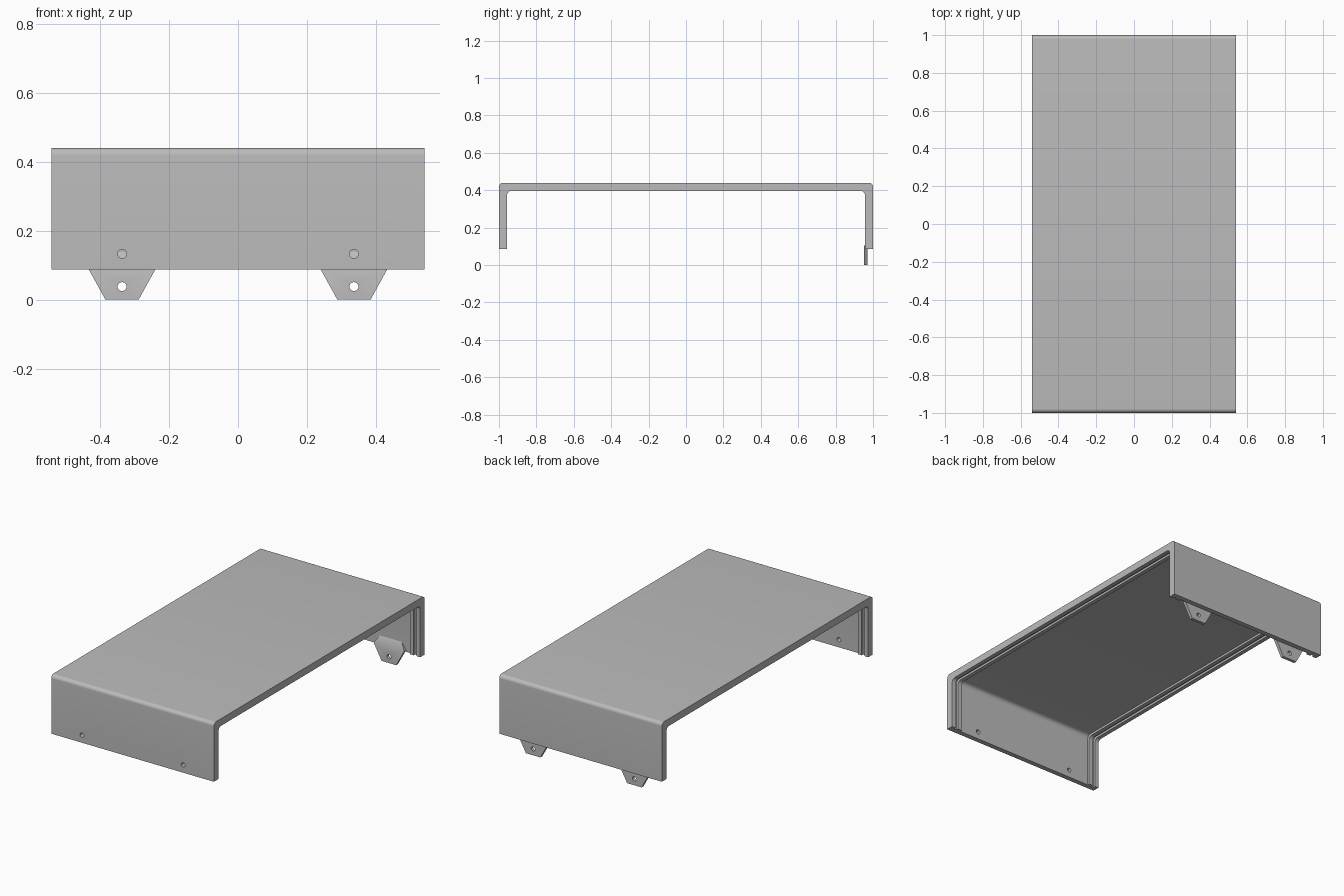
import bpy, bmesh
from math import sin, cos, pi
from mathutils import Matrix

if "Cube" in bpy.data.objects:
    bpy.data.objects.remove(bpy.data.objects["Cube"])

HALF_X, TOP, WALL_Z = 0.54, 0.44, 0.087
THIN, THICK = 0.03, 0.043
HOLE_X, HOLE_R = 0.336, 0.013

grey = bpy.data.materials.new("cover_grey")
grey.use_nodes = True
colour = (0.5, 0.5, 0.5, 1)
grey.diffuse_color = colour
grey.node_tree.nodes["Principled BSDF"].inputs["Base Color"].default_value = colour


def make_object(name, bm):
    bmesh.ops.recalc_face_normals(bm, faces=bm.faces)
    mesh = bpy.data.meshes.new(name)
    bm.to_mesh(mesh)
    bm.free()
    mesh.materials.append(grey)
    obj = bpy.data.objects.new(name, mesh)
    bpy.context.collection.objects.link(obj)
    return obj


def select(obj):
    bpy.ops.object.select_all(action='DESELECT')
    obj.select_set(True)
    bpy.context.view_layer.objects.active = obj


def drill(obj, x, y, z):
    """Cut a round hole through a wall, along y."""
    bm = bmesh.new()
    bmesh.ops.create_cone(bm, cap_ends=True, segments=24, radius1=HOLE_R,
                          radius2=HOLE_R, depth=0.2,
                          matrix=Matrix.Translation((x, y, z)) @ Matrix.Rotation(pi / 2, 4, 'X'))
    cutter = make_object("hole_cutter", bm)
    cutter.hide_render = True
    mod = obj.modifiers.new("hole", 'BOOLEAN')
    mod.operation, mod.solver, mod.object = 'DIFFERENCE', 'EXACT', cutter
    select(obj)
    bpy.ops.object.modifier_apply(modifier=mod.name)
    bpy.data.objects.remove(cutter)


def finish(obj):
    select(obj)
    bpy.ops.object.shade_smooth_by_angle(angle=pi / 6)


def arch(inset, radius, steps=8):
    """Upside-down U in the yz plane with rounded upper corners."""
    cy, cz = 1 - inset - radius, TOP - inset - radius
    right = [(cy + radius * sin(a), cz + radius * cos(a))
             for a in (pi / 2 * i / steps for i in range(steps + 1))]
    right.append((1 - inset, WALL_Z))
    return [(-y, z) for y, z in reversed(right)] + right


# Cover: outer skin with an inner skin stepped into two ribs at each open end
half = [(HALF_X, THICK), (0.515, THICK), (0.515, THIN), (0.497, THIN),
        (0.497, THICK), (0.472, THICK), (0.472, THIN)]
stations = [(-x, t) for x, t in half] + half[::-1]
bm = bmesh.new()


def ring(x, inset, radius):
    return [bm.verts.new((x, y, z)) for y, z in arch(inset, radius)]


def bridge(a, b):
    for i in range(len(a) - 1):
        bm.faces.new((a[i], a[i + 1], b[i + 1], b[i]))


outer = [ring(-HALF_X, 0, 0.022), ring(HALF_X, 0, 0.022)]
inner = [ring(x, t, 0.025) for x, t in stations]
skins = [outer[0]] + inner + [outer[1]]
for a, b in zip(skins, skins[1:]):
    bridge(a, b)
bridge(outer[1], outer[0])
for end in (0, -1):
    bm.faces.new([r[end] for r in skins])
cover = make_object("cover", bm)
for side in (-1, 1):
    drill(cover, side * HOLE_X, -1, 0.133)
finish(cover)

# Mounting tabs: six-sided plates with a sloped top, inside the back wall
for side, name in ((-1, "right_tab"), (1, "left_tab")):
    bm = bmesh.new()
    outline = [(0.048, 0, 0.951), (0.048, 0, 0.97), (0.102, 0.098, 0.951),
               (0.102, 0.098, 0.97), (0.072, 0.139, 0.97)]
    for w, z, y in outline:
        for s in (-1, 1):
            bm.verts.new((side * HOLE_X + s * w, y, z))
    bmesh.ops.convex_hull(bm, input=bm.verts[:])
    bmesh.ops.dissolve_limit(bm, angle_limit=0.01, verts=bm.verts[:], edges=bm.edges[:])
    tab = make_object(name, bm)
    drill(tab, side * HOLE_X, 0.96, 0.038)
    finish(tab)
